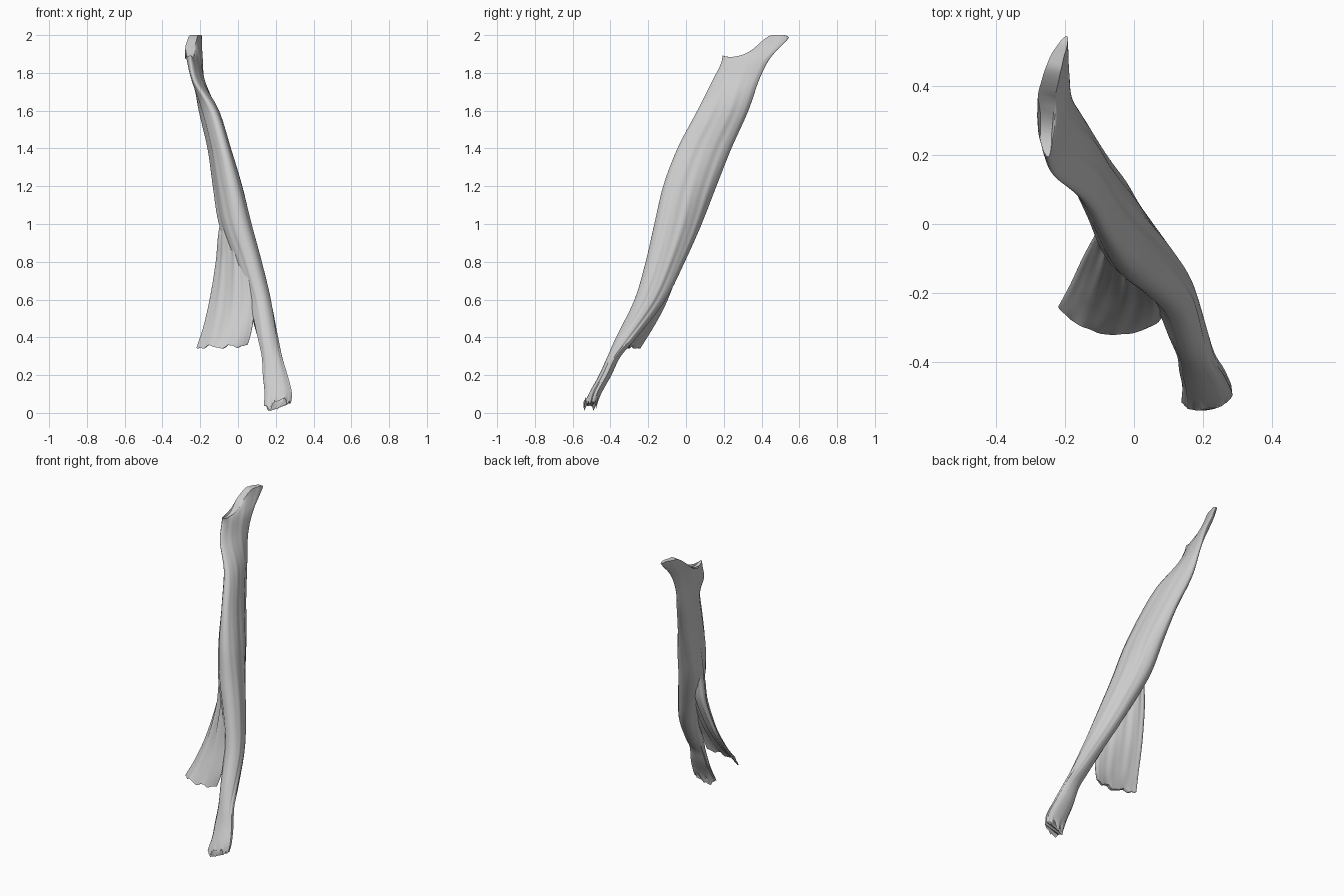
import bpy, bmesh, math, random
from mathutils import Vector

if "Cube" in bpy.data.objects:
    bpy.data.objects.remove(bpy.data.objects["Cube"])

random.seed(4)
SIDES, STEPS = 64, 7


def spline(rows, u):
    """Catmull-Rom interpolation through rows of numbers."""
    i = min(int(u), len(rows) - 2)
    t = u - i
    p0, p1 = rows[max(i - 1, 0)], rows[i]
    p2, p3 = rows[i + 1], rows[min(i + 2, len(rows) - 1)]
    return [0.5 * (2 * b + (c - a) * t + (2 * a - 5 * b + 4 * c - d) * t * t
                   + (3 * b - a - 3 * c + d) * t ** 3)
            for a, b, c, d in zip(p0, p1, p2, p3)]


def fibre_loft(name, rows, ripple, end_offset):
    """Skin flattened oval sections; each row is edge P, edge Q, half thickness, bow."""
    bm = bmesh.new()
    rings = []
    count = (len(rows) - 1) * STEPS
    for k in range(count + 1):
        u = k / STEPS
        r = spline(rows, u)
        p, q, half, bow = Vector(r[:3]), Vector(r[3:6]), r[6], r[7]
        mid, axis = (p + q) / 2, (q - p) / 2
        n = Vector((-axis.y, axis.x, 0)).normalized()
        ring = []
        for j in range(SIDES):
            a = 2 * math.pi * j / SIDES
            s, w = math.cos(a), math.sin(a)
            groove = 1 + ripple * (math.sin(9 * a + 0.5 * u) + 0.6 * math.sin(17 * a - 0.4 * u))
            co = mid + axis * s + n * (half * w * groove + bow * (1 - s * s))
            co.z += end_offset(u, len(rows) - 1, s, w)
            co.z = min(2.0, max(0.0, co.z))
            ring.append(bm.verts.new(co))
        rings.append(ring)
    for r0, r1 in zip(rings, rings[1:]):
        for j in range(SIDES):
            m = (j + 1) % SIDES
            bm.faces.new((r0[j], r0[m], r1[m], r1[j]))
    # close both ends with strips across the thin direction
    for ring in (rings[0], rings[-1]):
        h = SIDES // 2
        for j in range(h):
            quad = [ring[j], ring[j + 1], ring[(SIDES - j - 1) % SIDES], ring[(SIDES - j) % SIDES]]
            bm.faces.new(list(dict.fromkeys(quad)))
    bmesh.ops.recalc_face_normals(bm, faces=bm.faces)
    me = bpy.data.meshes.new(name)
    bm.to_mesh(me)
    bm.free()
    ob = bpy.data.objects.new(name, me)
    bpy.context.collection.objects.link(ob)
    bpy.ops.object.select_all(action='DESELECT')
    ob.select_set(True)
    bpy.context.view_layer.objects.active = ob
    bpy.ops.object.shade_smooth_by_angle(angle=math.radians(45))
    return ob


# frayed edge heights shared by both faces of a sheet
fray = [random.uniform(-1, 1) for _ in range(25)]


def frayed(v):
    x = (v + 1) * 11.9
    i = int(x)
    return fray[i] + (fray[i + 1] - fray[i]) * (x - i)


def strap_ends(u, last, s, w):
    top = 0.052 * math.sin(s * math.pi * 0.85) * max(0, 1 - u) ** 2
    f = max(0, u - last + 1) ** 2
    return top + f * (0.03 * frayed(w) - 0.03 * w)


def flap_end(u, last, s, w):
    return 0.012 * frayed(s) * max(0, u - last + 1) ** 2


# long strap, from hooked upper end to frayed foot
fibre_loft("muscle_strap", [
    (-.25, .195, 1.915, -.195, .545, 1.965, .025, .03),
    (-.25, .185, 1.85, -.195, .455, 1.89, .028, .012),
    (-.225, .135, 1.75, -.195, .39, 1.77, .03, 0),
    (-.13, .06, 1.6, -.18, .33, 1.6, .047, 0),
    (-.07, -.045, 1.4, -.13, .24, 1.4, .054, 0),
    (-.02, -.12, 1.2, -.09, .16, 1.2, .07, 0),
    (.03, -.165, 1.0, -.06, .08, 1.0, .078, 0),
    (.09, -.21, .8, .005, -.01, .8, .07, 0),
    (.14, -.27, .6, .08, -.11, .6, .06, 0),
    (.165, -.37, .4, .15, -.26, .4, .054, 0),
    (.178, -.415, .3, .182, -.345, .3, .053, 0),
    (.195, -.46, .2, .2, -.395, .2, .065, 0),
    (.212, -.51, .11, .215, -.445, .11, .071, 0),
    (.215, -.54, .045, .205, -.475, .045, .07, 0),
], 0.035, strap_ends)

# side flap, fanning out from the strap to a frayed lower edge
fibre_loft("side_flap", [
    (-.07, .01, 1.12, .02, -.10, 1.12, .03, 0),
    (-.1, -.02, .95, .06, -.14, .95, .04, 0),
    (-.115, -.035, .8, .08, -.19, .8, .036, 0),
    (-.15, -.10, .6, .09, -.24, .6, .027, -.01),
    (-.185, -.175, .45, .075, -.28, .45, .018, -.025),
    (-.22, -.24, .35, .05, -.295, .35, .011, -.04),
], 0.12, flap_end)
